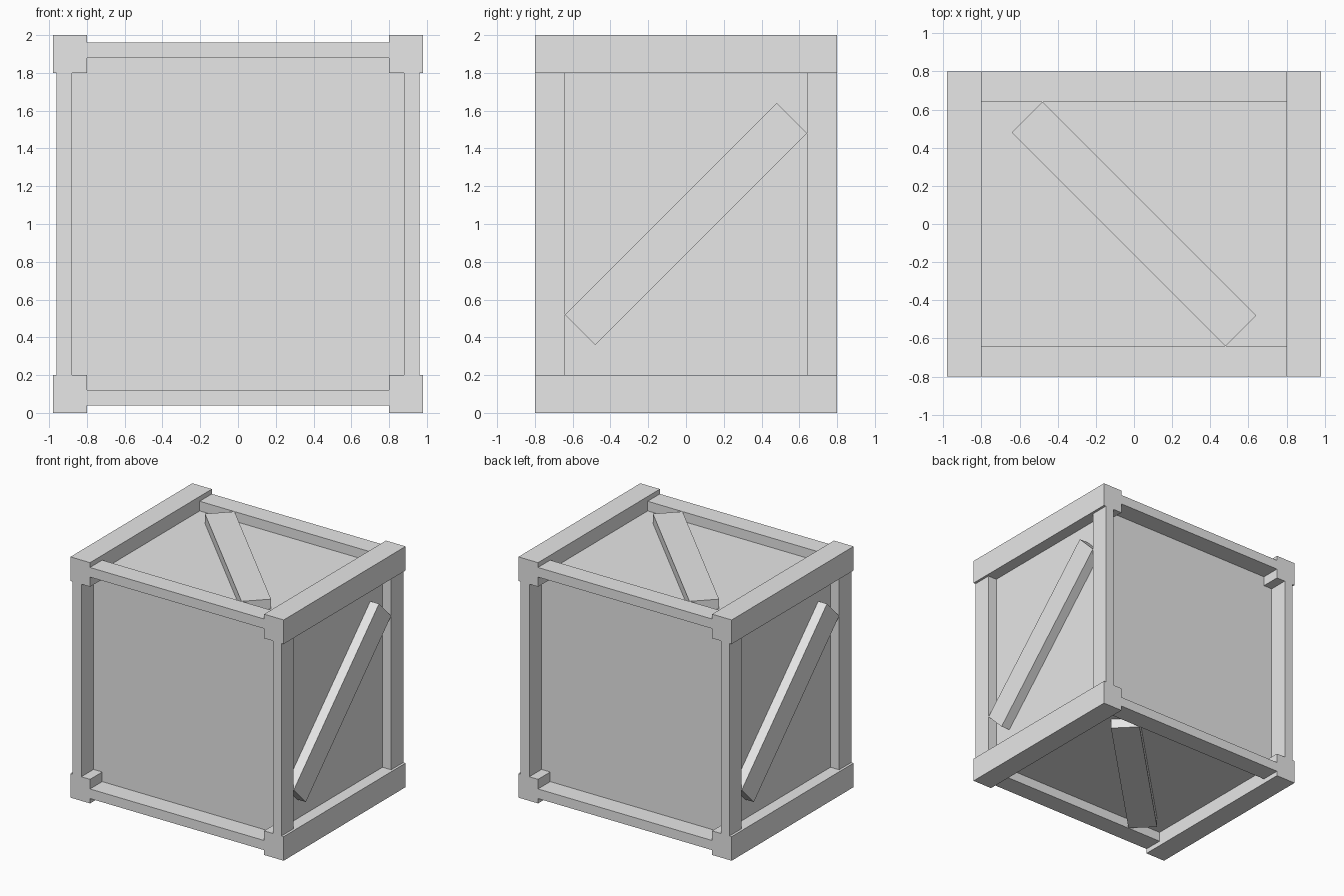
import bpy
import math
from mathutils import Matrix, Vector

if "Cube" in bpy.data.objects:
    bpy.data.objects.remove(bpy.data.objects["Cube"])

# One plain grey for the whole crate
grey = bpy.data.materials.new("crate_grey")
grey.diffuse_color = (0.8, 0.8, 0.8, 1.0)
grey.use_nodes = True
grey.node_tree.nodes["Principled BSDF"].inputs["Base Color"].default_value = grey.diffuse_color


def block(name, centre, size, axis="X", angle=0.0):
    """Box of a given size, optionally turned about one axis."""
    bpy.ops.mesh.primitive_cube_add(size=1)
    obj = bpy.context.object
    obj.name = name
    obj.data.transform(Matrix.Translation(Vector(centre))
                       @ Matrix.Rotation(math.radians(angle), 4, axis)
                       @ Matrix.Diagonal((*size, 1)))
    obj.data.materials.append(grey)
    return obj


# Inner box that forms the recessed panels
block("panel_box", (0, 0, 1), (1.76, 1.28, 1.76))

for sx in (-1, 1):
    # Thick edge beams running front to back
    for z in (0.1, 1.9):
        block("edge_beam", (sx * 0.89, 0, z), (0.18, 1.6, 0.2))
    # Upright posts at the corners
    for sy in (-1, 1):
        block("corner_post", (sx * 0.92, sy * 0.72, 1), (0.08, 0.16, 1.6))

# Cross rails along the front and back, top and bottom
for sy in (-1, 1):
    for z in (0.08, 1.92):
        block("cross_rail", (0, sy * 0.72, z), (1.6, 0.16, 0.08))

# Diagonal braces on the sides, top and bottom
length, width = 1.12 * math.sqrt(2), 0.16 * math.sqrt(2)
for s in (-1, 1):
    block("side_brace", (s * 0.92, 0, 1), (0.08, length, width), "X", s * 45)
    block("lid_brace" if s > 0 else "base_brace", (0, 0, 1 + s * 0.92),
          (length, width, 0.08), "Z", -s * 45)
